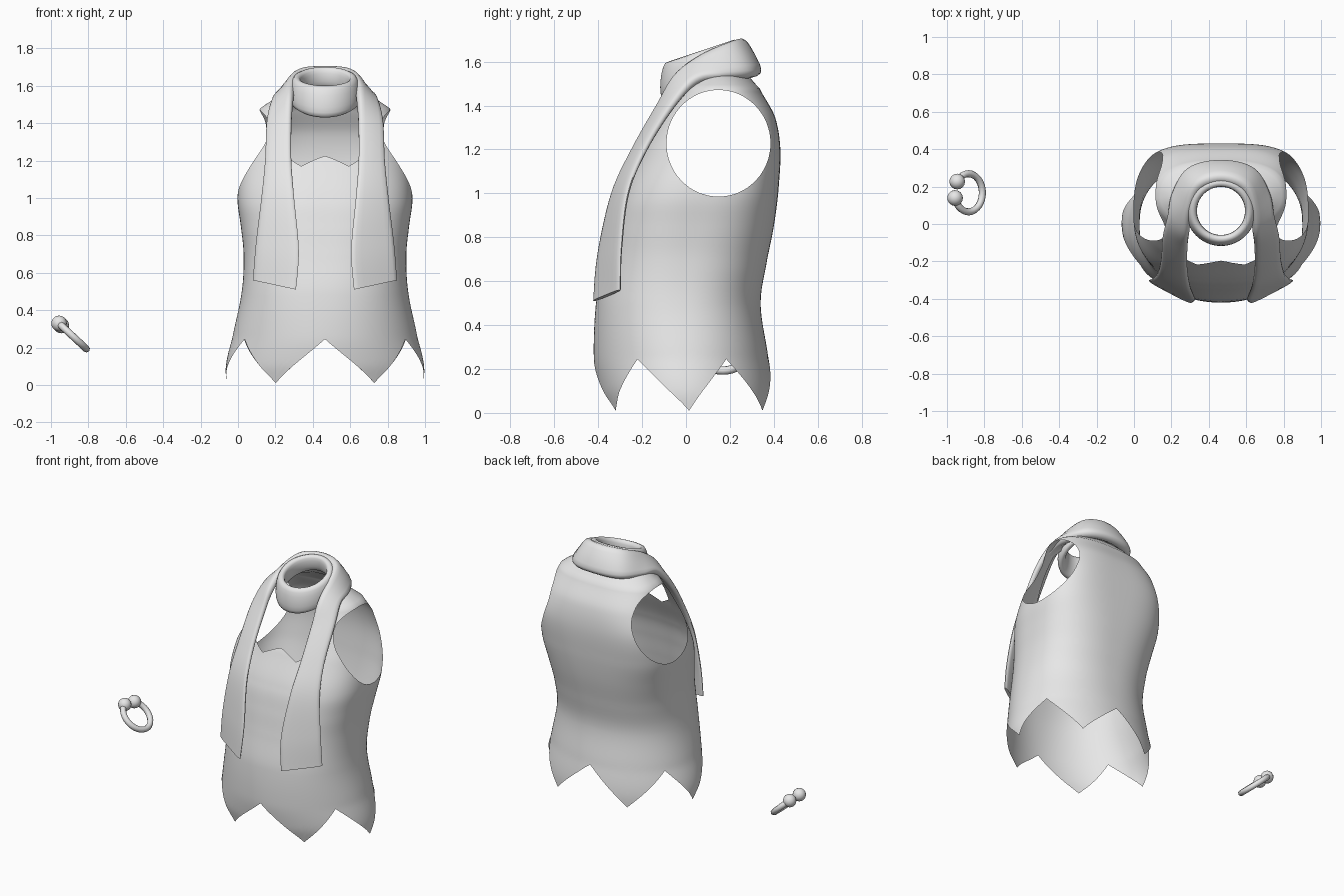
import bpy, bmesh
from math import sin, cos, pi, radians, copysign
from mathutils import Vector

cube = bpy.data.objects.get("Cube")
if cube:
    bpy.data.objects.remove(cube, do_unlink=True)

cloth = bpy.data.materials.new("plain_grey")
cloth.use_nodes = True
GREY = (0.8, 0.8, 0.8, 1)
cloth.diffuse_color = GREY
cloth.node_tree.nodes["Principled BSDF"].inputs["Base Color"].default_value = GREY
CX = 0.465  # middle of the garment


def finish(obj, angle=50):
    obj.data.materials.append(cloth)
    bpy.ops.object.select_all(action='DESELECT')
    obj.select_set(True)
    bpy.context.view_layer.objects.active = obj
    bpy.ops.object.shade_smooth_by_angle(angle=radians(angle))


def spline(points, t):
    """Catmull-Rom through equal length tuples, t counted in points."""
    i = min(int(t), len(points) - 2)
    f = t - i
    p = [points[max(0, min(len(points) - 1, i + k))] for k in (-1, 0, 1, 2)]
    return [b + 0.5 * f * (c - a + f * (2*a - 5*b + 4*c - d + f * (3*(b - c) + d - a)))
            for a, b, c, d in zip(*p)]


def loft(rows, closed_ends=False, loop=False):
    """Skin closed rings of points into a bmesh."""
    bm = bmesh.new()
    rings = [[bm.verts.new(p) for p in row] for row in rows]
    pairs = list(zip(rings, rings[1:])) + ([(rings[-1], rings[0])] if loop else [])
    for r, s in pairs:
        for j in range(len(r)):
            k = (j + 1) % len(r)
            bm.faces.new((r[j], r[k], s[k], s[j]))
    if closed_ends:
        bm.faces.new(rings[0][::-1])
        bm.faces.new(rings[-1])
    return bm


def make(name, bm, angle=50):
    mesh = bpy.data.meshes.new(name)
    bm.to_mesh(mesh)
    bm.free()
    obj = bpy.data.objects.new(name, mesh)
    bpy.context.collection.objects.link(obj)
    finish(obj, angle)
    return obj


# Tunic: height, half width, front, back, front squareness, back squareness
BODY = [
    (0.00, .525, -.37, .40, 2.0, 2.0), (0.10, .53, -.40, .40, 2.0, 2.0),
    (0.25, .495, -.42, .375, 2.0, 2.1), (0.50, .445, -.41, .34, 2.2, 2.3),
    (0.70, .435, -.37, .37, 2.4, 2.5), (0.85, .45, -.34, .40, 2.5, 2.7),
    (1.00, .468, -.30, .42, 2.5, 3.0), (1.20, .445, -.21, .43, 2.4, 3.4),
    (1.35, .40, -.13, .405, 2.3, 3.0), (1.48, .345, -.04, .335, 2.2, 2.6),
    (1.53, .27, 0.0, .29, 2.0, 2.2), (1.57, .19, .02, .25, 2.0, 2.0)]


def body_point(a, z):
    i = next((k for k in range(len(BODY) - 1) if z <= BODY[k + 1][0]), len(BODY) - 2)
    z0, z1 = BODY[i][0], BODY[i + 1][0]
    _, w, yf, yb, nf, nb = spline(BODY, i + (z - z0) / (z1 - z0))
    c, s = cos(a), sin(a)
    e = 2 / (nb if s > 0 else nf)
    return (CX + w * copysign(abs(c) ** e, c),
            (yf + yb) / 2 + (yb - yf) / 2 * copysign(abs(s) ** e, s), z)


def hem(a):
    # six pointed tips, one on each side
    u = abs((a / (pi / 3) + 0.5) % 1 - 0.5) * 2
    return 0.01 + 0.235 * u ** 0.95


def neckline(a):
    # torn front edge, climbing to the collar beneath the scarf
    d = abs((a + pi / 2 + pi) % (2 * pi) - pi) / radians(25)
    if d <= 1:
        return 1.225 - 0.055 * (1 - abs((d * 2) % 2 - 1) if d < 1 else 0)
    f = min(1, (d - 1) / 0.65)
    return 1.225 + 0.335 * f


COLS = 144
tunic_rows = []
for k in range(61):
    row = []
    for j in range(COLS):
        a = 2 * pi * j / COLS
        lo, hi = hem(a), neckline(a)
        if k < 16:
            z = lo + (0.5 - lo) * k / 16
        else:
            z = 0.5 + (hi - 0.5) * (1 - (1 - (k - 16) / 44) ** 1.4)
        row.append(body_point(a, z))
    tunic_rows.append(row)
tunic = loft(tunic_rows)


# Armholes: split the cloth along an ellipse seen from the side
def hole(p):
    return ((p.y - .148) / .237) ** 2 + ((p.z - 1.228) / .243) ** 2 - 1


cuts = []
for e in list(tunic.edges):
    v, w = e.verts
    fv, fw = hole(v.co), hole(w.co)
    if fv * fw < 0 and abs(v.co.x - CX) > 0.25:
        cuts.append(bmesh.utils.edge_split(e, v, fv / (fv - fw))[1])
bmesh.ops.connect_verts(tunic, verts=cuts)
inside = [f for f in tunic.faces
          if hole(f.calc_center_median()) < 0 and abs(f.calc_center_median().x - CX) > 0.25]
bmesh.ops.delete(tunic, geom=inside, context='FACES')
make("tunic", tunic, 60)

# Draped scarf: inner edge and outer edge from tail to nape, plus half thickness
HALF = [
    (.155, -.42, .51, .385, -.30, .56, .012), (.14, -.40, .72, .37, -.295, .75, .014),
    (.165, -.335, 1.0, .34, -.265, 1.0, .016), (.18, -.24, 1.2, .32, -.185, 1.2, .018),
    (.18, -.125, 1.4, .31, -.06, 1.4, .022), (.175, -.05, 1.53, .28, .05, 1.51, .028),
    (.165, .06, 1.62, .25, .17, 1.525, .034), (.12, .19, 1.685, .165, .29, 1.53, .038),
    (0, .235, 1.70, 0, .325, 1.535, .038)]
FULL = HALF + [(-p[0], p[1], p[2], -p[3], p[4], p[5], p[6]) for p in HALF[-2::-1]]
STEPS = 112
stations = [spline(FULL, (len(FULL) - 1) * i / STEPS) for i in range(STEPS + 1)]
scarf_rows = []
for i, s in enumerate(stations):
    inner, outer = Vector(s[:3]), Vector(s[3:6])
    before, after = stations[max(i - 1, 0)], stations[min(i + 1, STEPS)]
    along = (Vector(after[:3]) + Vector(after[3:6])) - (Vector(before[:3]) + Vector(before[3:6]))
    out = along.cross(outer - inner).normalized()
    ring = []
    for j in range(16):
        a = 2 * pi * j / 16
        across = copysign(abs(cos(a)) ** 0.6, cos(a))
        ring.append((inner + outer) / 2 + (outer - inner) / 2 * across
                    + out * s[6] * copysign(abs(sin(a)) ** 0.7, sin(a)) + Vector((CX, 0, 0)))
    scarf_rows.append(ring)
scarf = loft(scarf_rows, closed_ends=True)
bmesh.ops.recalc_face_normals(scarf, faces=scarf.faces)
make("scarf_drape", scarf)

# Scarf wrap: tilted soft band round the neck
wrap_rows = []
for i in range(64):
    a = 2 * pi * i / 64
    back = (sin(a) + 1) / 2
    mid, tall = 1.515 + 0.13 * back, 0.085 - 0.03 * back
    ring = []
    for j in range(16):
        b = 2 * pi * j / 16
        r = 0.158 + 0.028 * copysign(abs(cos(b)) ** 0.7, cos(b)) - 0.008 * sin(b)
        ring.append((CX + r * cos(a), 0.07 + r * sin(a), mid + tall * sin(b)))
    wrap_rows.append(ring)
wrap = loft(wrap_rows, loop=True)
bmesh.ops.recalc_face_normals(wrap, faces=wrap.faces)
make("scarf_wrap", wrap)

# Open ring with a ball on each end
centre, lean = Vector((-.885, .167, .262)), Vector((.73, 0, -.68))


def ring_point(deg):
    t = radians(deg)
    return centre + 0.102 * (cos(t) * lean + sin(t) * Vector((0, 1, 0)))


ENDS = (-164, 144)
curve = bpy.data.curves.new("open_ring", 'CURVE')
curve.dimensions = '3D'
curve.bevel_depth = 0.019
curve.bevel_resolution = 2
path = curve.splines.new('POLY')
path.points.add(28)
for i, p in enumerate(path.points):
    p.co = (*ring_point(ENDS[0] + (ENDS[1] - ENDS[0]) * i / 28), 1)
ring_obj = bpy.data.objects.new("open_ring", curve)
bpy.context.collection.objects.link(ring_obj)
curve.materials.append(cloth)

for name, deg in zip(("ring_ball_front", "ring_ball_back"), ENDS):
    bpy.ops.mesh.primitive_uv_sphere_add(segments=16, ring_count=10, radius=0.042,
                                         location=ring_point(deg))
    ball = bpy.context.object
    ball.name = name
    finish(ball)
